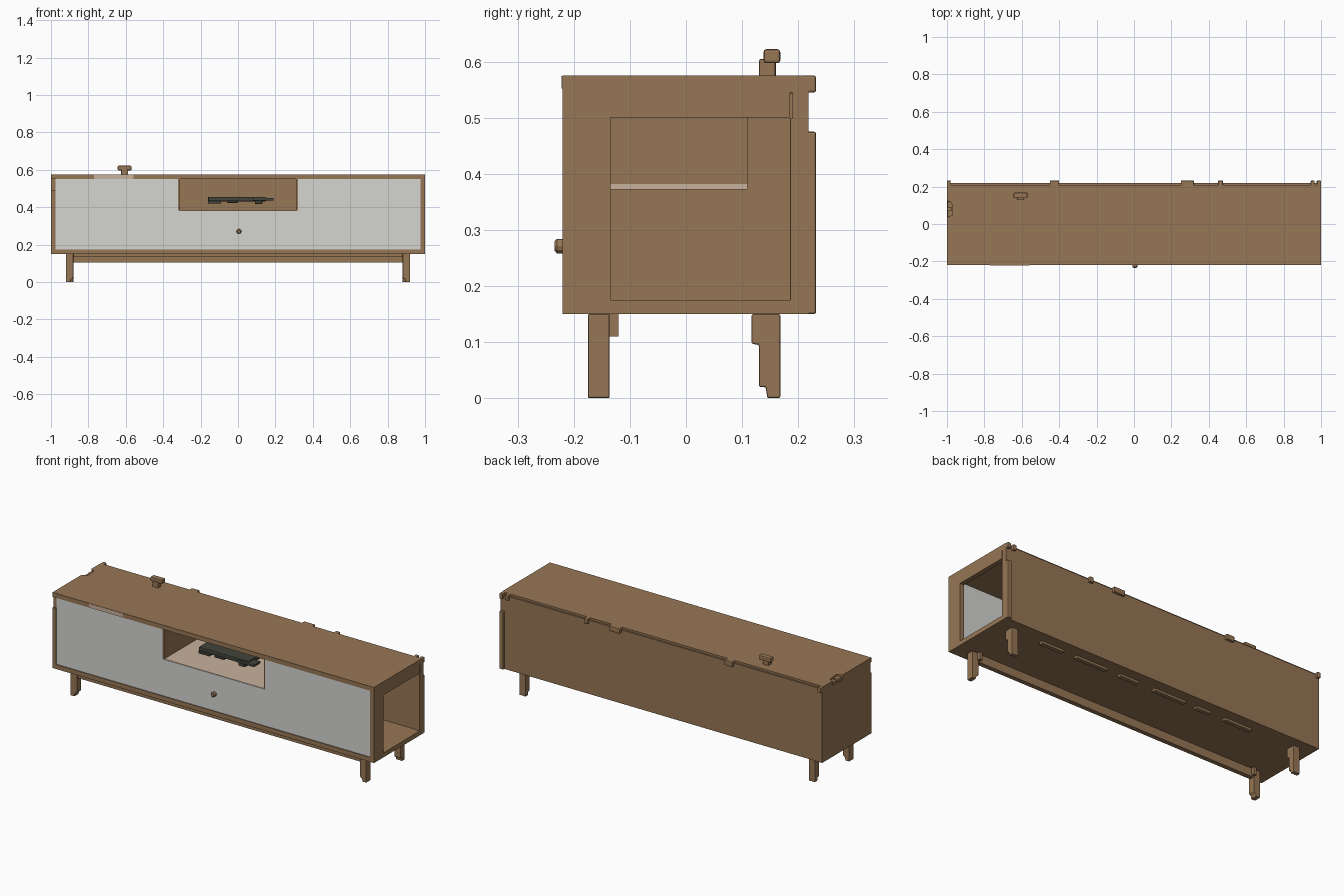
import bpy, bmesh
from mathutils import Vector


def material(name, rgb):
    m = bpy.data.materials.new(name)
    m.diffuse_color = (*rgb, 1)
    return m


WOOD = material("brown wood", (0.305, 0.180, 0.090))
WHITE = material("off white", (0.66, 0.66, 0.64))
DARK = material("dark grey", (0.055, 0.058, 0.045))
BEIGE = material("pale beige", (0.58, 0.44, 0.33))


def prism(name, pts, axis, lo, hi, mat, bevel=0.0):
    """Extrude a 2D profile along an axis (profile uses the other two axes in order)."""
    def place(p, d):
        c = list(p)
        c.insert("xyz".index(axis), d)
        return Vector(c)
    bm = bmesh.new()
    face = bm.faces.new([bm.verts.new(place(p, lo)) for p in pts])
    ext = bmesh.ops.extrude_face_region(bm, geom=[face])
    shift = place((0, 0), hi - lo)
    bmesh.ops.translate(bm, vec=shift,
                        verts=[v for v in ext["geom"] if isinstance(v, bmesh.types.BMVert)])
    bmesh.ops.recalc_face_normals(bm, faces=bm.faces)
    me = bpy.data.meshes.new(name)
    bm.to_mesh(me)
    bm.free()
    me.materials.append(mat)
    ob = bpy.data.objects.new(name, me)
    bpy.context.collection.objects.link(ob)
    if bevel:
        mod = ob.modifiers.new("soft edge", "BEVEL")
        mod.width, mod.segments = bevel, 2
    return ob


def box(name, x, y, z, mat=WOOD, bevel=0.0):
    return prism(name, [(x[0], y[0]), (x[1], y[0]), (x[1], y[1]), (x[0], y[1])],
                 "z", z[0], z[1], mat, bevel)


# Cabinet shell: top with a notch in its left edge, bottom, back, left wall
prism("top_panel", [(-1, -0.22), (1, -0.22), (1, 0.208), (-1, 0.208), (-1, 0.125),
                    (-0.975, 0.115), (-0.97, 0.05), (-1, 0.035)], "z", 0.55, 0.575, WOOD)
box("bottom_panel", (-1, 1), (-0.22, 0.218), (0.15, 0.175))
box("back_panel", (-1, 1), (0.19, 0.218), (0.175, 0.564))
box("left_wall", (-1, -0.977), (-0.21, 0.19), (0.175, 0.55))
box("left_front_edge", (-1, -0.977), (-0.22, -0.21), (0.175, 0.49))

# Right wall around its opening
box("right_wall_front", (0.975, 1), (-0.22, -0.135), (0.175, 0.55))
box("right_wall_top", (0.975, 1), (-0.135, 0.185), (0.50, 0.55))
box("right_wall_back", (0.975, 1), (0.185, 0.232), (0.15, 0.475), bevel=0.004)

# Off-white front with a cutout for the niche
prism("front_panel", [(-0.977, 0.175), (0.975, 0.175), (0.975, 0.55), (0.32, 0.55),
                      (0.32, 0.38), (-0.32, 0.38), (-0.32, 0.55), (-0.977, 0.55)],
      "y", -0.215, -0.19, WHITE)

# Niche behind the cutout
box("niche_floor", (-0.32, 0.32), (-0.213, 0.11), (0.372, 0.382), BEIGE)
box("niche_back", (-0.32, 0.32), (0.10, 0.11), (0.382, 0.55))
for side, s in (("left", -1), ("right", 1)):
    box(f"niche_{side}_wall", sorted((s * 0.32, s * 0.31)), (-0.213, 0.10), (0.382, 0.55))
box("front_edge_highlight", (-0.77, -0.56), (-0.222, -0.219), (0.552, 0.574), BEIGE)

# Dark media device inside the niche
box("device_body", (-0.16, 0.15), (-0.12, -0.01), (0.432, 0.456), DARK, 0.004)
box("device_arm", (0.08, 0.19), (-0.13, -0.07), (0.436, 0.45), DARK, 0.004)
for x0, x1, z0 in ((-0.16, -0.09, 0.42), (-0.06, 0.0, 0.424), (0.09, 0.13, 0.418)):
    box("device_foot", (x0, x1), (-0.125, -0.06), (z0, 0.435), DARK, 0.003)

# Knob
bpy.ops.mesh.primitive_cylinder_add(vertices=12, radius=0.013, depth=0.024,
                                    location=(0.005, -0.222, 0.271), rotation=(1.5708, 0, 0))
knob = bpy.context.object
knob.name = "knob"
knob.data.materials.append(WOOD)
knob.modifiers.new("soft edge", "BEVEL").width = 0.004

# Legs: front ones notched in x, back ones stepped in y
for side, s in (("left", -1), ("right", 1)):
    prism(f"front_leg_{side}",
          [(s * x, z) for x, z in ((0.92, 0.15), (0.88, 0.15), (0.88, 0.025),
                                   (0.893, 0.015), (0.895, 0), (0.92, 0))],
          "y", -0.175, -0.136, WOOD, 0.003)
    prism(f"back_leg_{side}",
          [(0.117, 0.15), (0.168, 0.15), (0.168, 0), (0.145, 0), (0.142, 0.02),
           (0.130, 0.02), (0.130, 0.095), (0.117, 0.097)],
          "x", *sorted((s * 0.88, s * 0.92)), WOOD, 0.003)
    box(f"leg_brace_{side}", sorted((s * 0.868, s * 0.885)), (-0.15, -0.12), (0.11, 0.15))

# Rails under the cabinet: full at the front, only short pieces at the back
box("front_rail", (-0.88, 0.88), (-0.165, -0.14), (0.104, 0.138))
box("front_rail_upper", (-0.87, 0.87), (-0.152, -0.14), (0.138, 0.15))
for x0, x1 in ((-0.62, -0.45), (-0.36, -0.27), (-0.2, 0.0), (0.1, 0.22), (0.3, 0.5), (0.58, 0.72)):
    box("back_rail_piece", (x0, x1), (0.135, 0.16), (0.136, 0.151), bevel=0.003)

# T-shaped fitting on the top
box("top_fitting_stem", (-0.625, -0.588), (0.13, 0.16), (0.57, 0.605), bevel=0.004)
box("top_fitting_cap", (-0.643, -0.57), (0.138, 0.168), (0.597, 0.622), bevel=0.005)

# Small lumps along the back top edge
for x0, x1 in ((-1, -0.98), (-0.45, -0.40), (0.25, 0.32), (0.45, 0.475), (0.945, 0.965), (0.98, 1)):
    box("back_edge_lump", (x0, x1), (0.20, 0.232), (0.545, 0.575), bevel=0.004)

# Rough pieces at the right back corner and by the left notch
for y0, y1, z0, z1 in ((0.08, 0.105, 0.545, 0.574), (0.10, 0.13, 0.546, 0.572),
                       (0.13, 0.20, 0.543, 0.575), (0.11, 0.168, 0.515, 0.538),
                       (0.195, 0.218, 0.50, 0.54), (0.185, 0.21, 0.465, 0.50)):
    box("right_corner_piece", (0.97, 1), (y0, y1), (z0, z1), bevel=0.004)
for y0, y1, z0 in ((0.04, 0.075, 0.535), (0.085, 0.12, 0.54)):
    box("left_notch_piece", (-0.998, -0.965), (y0, y1), (z0, 0.566), bevel=0.004)
